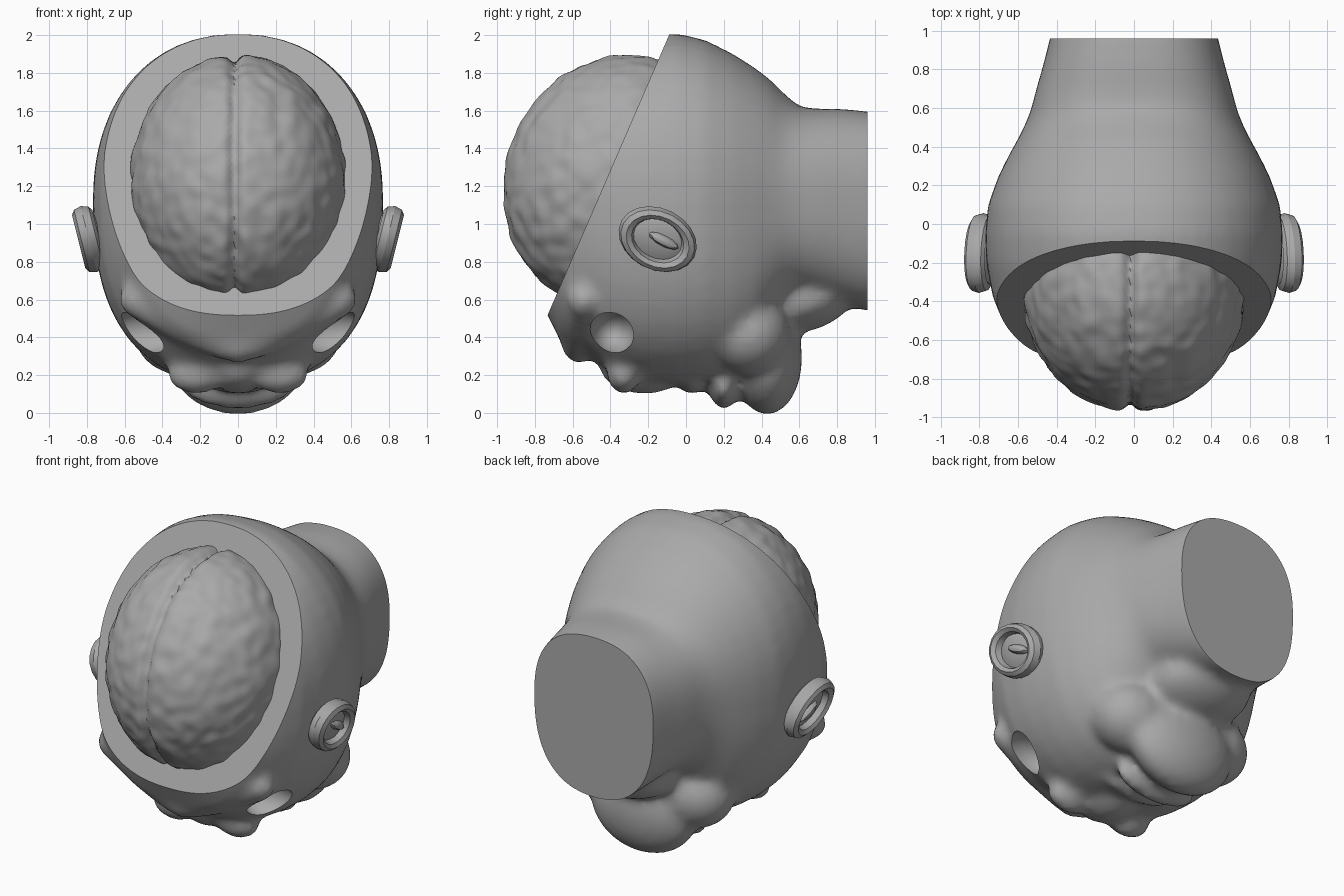
import bpy, bmesh, math
from mathutils import Vector, Matrix, noise

if "Cube" in bpy.data.objects:
    bpy.data.objects.remove(bpy.data.objects["Cube"], do_unlink=True)

clay = bpy.data.materials.new("plain_grey")
clay.use_nodes = True
grey = (0.4, 0.4, 0.4, 1)
clay.diffuse_color = grey
clay.node_tree.nodes["Principled BSDF"].inputs["Base Color"].default_value = grey


def finish(name, bm, angle=30):
    mesh = bpy.data.meshes.new(name)
    bmesh.ops.recalc_face_normals(bm, faces=bm.faces[:])
    bm.to_mesh(mesh)
    bm.free()
    obj = bpy.data.objects.new(name, mesh)
    bpy.context.collection.objects.link(obj)
    mesh.materials.append(clay)
    bpy.ops.object.select_all(action='DESELECT')
    obj.select_set(True)
    bpy.context.view_layer.objects.active = obj
    bpy.ops.object.shade_smooth_by_angle(angle=math.radians(angle))
    return obj


def blob(bm, loc, size, tilt=0.0, detail=4):
    mat = (Matrix.Translation(loc) @ Matrix.Rotation(tilt, 4, 'X')
           @ Matrix.Diagonal((*size, 1)))
    return bmesh.ops.create_icosphere(bm, subdivisions=detail, radius=1, matrix=mat)["verts"]


def pair(bm, loc, size, tilt=0.0):
    for side in (-1, 1):
        blob(bm, (side * loc[0], loc[1], loc[2]), size, tilt)


def evaluated(obj):
    bpy.context.view_layer.update()
    graph = bpy.context.evaluated_depsgraph_get()
    bm = bmesh.new()
    bm.from_mesh(obj.evaluated_get(graph).to_mesh())
    return bm


# Skull, face and neck: rounded sections (y, half width, top, bottom)
sections = [
    (-0.88, 0.25, 1.35, 0.75), (-0.75, 0.48, 1.6, 0.55), (-0.66, 0.59, 1.74, 0.37),
    (-0.5, 0.68, 1.87, 0.29), (-0.38, 0.73, 1.94, 0.2), (-0.2, 0.765, 1.995, 0.16),
    (-0.05, 0.77, 2.01, 0.15), (0.1, 0.755, 1.975, 0.16), (0.25, 0.70, 1.90, 0.18),
    (0.36, 0.645, 1.83, 0.25), (0.44, 0.60, 1.77, 0.4), (0.52, 0.56, 1.69, 0.55),
    (0.6, 0.53, 1.62, 0.61), (0.7, 0.505, 1.61, 0.6), (0.82, 0.47, 1.61, 0.57),
    (1.02, 0.42, 1.59, 0.53),
]
middle = 1.12
bm = bmesh.new()
rings = []
for y, half, top, bottom in sections:
    ring = []
    for i in range(48):
        a = math.tau * i / 48
        c, s = math.cos(a), math.sin(a)
        power = 2 / (2.2 if s > 0 and y < 0.55 else 2.45)
        reach = top - middle if s > 0 else middle - bottom
        ring.append(bm.verts.new((
            half * math.copysign(abs(c) ** power, c), y,
            middle + reach * math.copysign(abs(s) ** power, s))))
    rings.append(ring)
for r1, r2 in zip(rings, rings[1:]):
    for i in range(48):
        j = (i + 1) % 48
        bm.faces.new((r1[i], r1[j], r2[j], r2[i]))
bm.faces.new(rings[0])
bm.faces.new(rings[-1])

# Chin, throat, jaw and lips
blob(bm, (0, 0.43, 0.29), (0.37, 0.185, 0.3))
blob(bm, (0, 0.62, 0.6), (0.32, 0.28, 0.17), 0.25)
pair(bm, (0.3, 0.33, 0.42), (0.25, 0.22, 0.22))
blob(bm, (0, 0.2, 0.15), (0.3, 0.08, 0.13))
blob(bm, (0, 0.03, 0.2), (0.26, 0.08, 0.1))

# Nose and nose wings
blob(bm, (0, -0.22, 0.25), (0.18, 0.24, 0.15))
pair(bm, (0.22, -0.33, 0.21), (0.16, 0.09, 0.11))

# Brow ridge, a chain sweeping down to the middle
for i in range(-8, 9):
    t = i / 8
    blob(bm, (0.53 * t, -0.57 + 0.03 * abs(t), 0.36 + 0.24 * abs(t) ** 1.3),
         (0.1, 0.09, 0.1), detail=3)

head_base = finish("head_base", bm)
remesh = head_base.modifiers.new("merge", 'REMESH')
remesh.mode = 'VOXEL'
remesh.voxel_size = 0.027
soften = head_base.modifiers.new("soften", 'SMOOTH')
soften.factor = 0.5
soften.iterations = 12

# Eye sockets
bm = bmesh.new()
pair(bm, (0.5, -0.39, 0.43), (0.2, 0.12, 0.12))
sockets = finish("eye_socket_cutter", bm)
sockets.hide_render = True
cut = head_base.modifiers.new("sockets", 'BOOLEAN')
cut.operation = 'DIFFERENCE'
cut.object = sockets

# Slice the forehead off and trim the neck
bm = evaluated(head_base)
for point, normal in (((0, -0.09, 2.0), (0, -1.43, 0.62)), ((0, 0.96, 1), (0, 1, 0))):
    geom = bm.verts[:] + bm.edges[:] + bm.faces[:]
    cutline = bmesh.ops.bisect_plane(bm, geom=geom, plane_co=point, plane_no=normal,
                                     clear_outer=True)["geom_cut"]
    edges = [e for e in cutline if isinstance(e, bmesh.types.BMEdge)]
    bmesh.ops.holes_fill(bm, edges=edges, sides=0)
finish("head", bm, 35)
for helper in (head_base, sockets):
    bpy.data.objects.remove(helper, do_unlink=True)

# Brain with a middle groove and a rough surface
bm = bmesh.new()
centre = Vector((0, -0.36, 1.225))
for v in blob(bm, centre, (0.57, 0.6, 0.68), -0.35, detail=6):
    d = v.co - centre
    groove = 0.06 * math.exp(-((v.co.x + 0.02) / 0.03) ** 2)
    rough = 0.02 * noise.noise(v.co * 12)
    v.co = centre + d * (1 - groove + rough)
finish("brain", bm, 50)

# Ears: tilted rim, shallow bowl and inner fold
for name, side in (("left_ear", 1), ("right_ear", -1)):
    bm = bmesh.new()
    place = (Matrix.Translation((side * 0.79, -0.15, 0.92))
             @ Matrix.Rotation(side * math.radians(14), 4, 'Y')
             @ Matrix.Rotation(math.radians(-28), 4, 'X'))
    loops = []
    for i in range(20):
        a = math.tau * i / 20
        out = Vector((0, math.cos(a), math.sin(a)))
        loop = []
        for j in range(8):
            b = math.tau * j / 8
            r = 1 + 0.24 * math.cos(b)
            loop.append(bm.verts.new(place @ Vector(
                (0.055 * math.sin(b), 0.175 * out.y * r, 0.135 * out.z * r))))
        loops.append(loop)
    for i in range(20):
        for j in range(8):
            k, m = (i + 1) % 20, (j + 1) % 8
            bm.faces.new((loops[i][j], loops[i][m], loops[k][m], loops[k][j]))
    for loc, size in (((-side * 0.03, 0, 0), (0.05, 0.19, 0.14)),
                      ((side * 0.01, 0.03, 0.01), (0.04, 0.09, 0.03))):
        bmesh.ops.create_icosphere(
            bm, subdivisions=2, radius=1,
            matrix=place @ Matrix.Translation(loc) @ Matrix.Diagonal((*size, 1)))
    finish(name, bm, 25)
